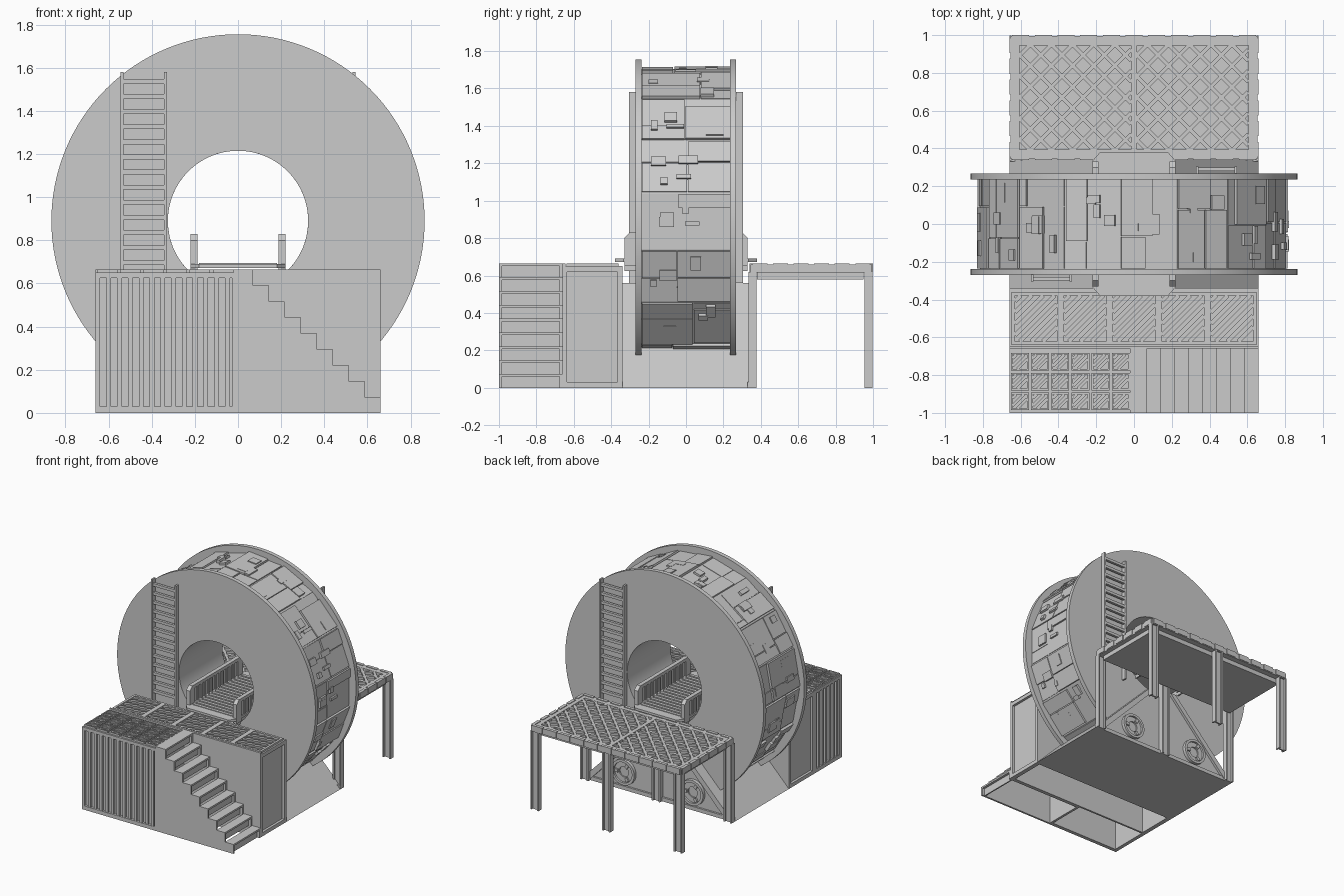
import bpy, bmesh, math, random
from mathutils import Matrix, Vector

cube = bpy.data.objects.get("Cube")
if cube:
    bpy.data.objects.remove(cube, do_unlink=True)
random.seed(7)

grey = bpy.data.materials.new("plain_grey")
grey.use_nodes = True
GREY = (0.6, 0.6, 0.6, 1)
grey.diffuse_color = GREY
grey.node_tree.nodes["Principled BSDF"].inputs["Base Color"].default_value = GREY

HUB = 0.89      # wheel centre height
W = 0.66        # half width of the structure
DECK = 0.665    # deck height


def finish(name, bm, smooth=False):
    bmesh.ops.recalc_face_normals(bm, faces=bm.faces)
    me = bpy.data.meshes.new(name)
    bm.to_mesh(me)
    bm.free()
    ob = bpy.data.objects.new(name, me)
    me.materials.append(grey)
    bpy.context.scene.collection.objects.link(ob)
    if smooth:
        bpy.ops.object.select_all(action='DESELECT')
        ob.select_set(True)
        bpy.context.view_layer.objects.active = ob
        bpy.ops.object.shade_smooth_by_angle()
    return ob


def box(bm, x0, x1, y0, y1, z0, z1, m=Matrix()):
    t = Matrix.Translation(((x0 + x1) / 2, (y0 + y1) / 2, (z0 + z1) / 2))
    s = Matrix.Diagonal((x1 - x0, y1 - y0, z1 - z0, 1))
    bmesh.ops.create_cube(bm, size=1, matrix=m @ t @ s)


def prism(bm, pts, axis, a, b):
    """Extrude a 2D outline along an axis from a to b."""
    def place(p, d):
        return {'x': (d, p[0], p[1]), 'y': (p[0], d, p[1]), 'z': (p[0], p[1], d)}[axis]
    lo = [bm.verts.new(place(p, a)) for p in pts]
    hi = [bm.verts.new(place(p, b)) for p in pts]
    bm.faces.new(lo)
    bm.faces.new(hi)
    for i in range(len(pts)):
        j = (i + 1) % len(pts)
        bm.faces.new((lo[i], lo[j], hi[j], hi[i]))


def ring(bm, ro, ri, y0, y1, n, cx=0, cz=HUB, phase=0):
    loops = []
    for r, y in ((ro, y0), (ro, y1), (ri, y1), (ri, y0)):
        ang = [phase + math.tau * i / n for i in range(n)]
        loops.append([bm.verts.new((cx + r * math.cos(a), y, cz + r * math.sin(a))) for a in ang])
    for k in range(4):
        p, q = loops[k], loops[(k + 1) % 4]
        for i in range(n):
            j = (i + 1) % n
            bm.faces.new((p[i], p[j], q[j], q[i]))


def frame(bm, x0, x1, y0, y1, z0, z1, w):
    box(bm, x0, x1, y0, y0 + w, z0, z1)
    box(bm, x0, x1, y1 - w, y1, z0, z1)
    box(bm, x0, x0 + w, y0 + w, y1 - w, z0, z1)
    box(bm, x1 - w, x1, y0 + w, y1 - w, z0, z1)


def diagonals(bm, x0, x1, y0, y1, z0, z1, pitch, w, s):
    """45 degree bars clipped to a rectangle; s is the slope sign."""
    c = x0 - y1 + pitch / 2
    while c < x1 - y0:
        xa, xb = max(x0, c + y0), min(x1, c + y1)
        if xb - xa > w:
            xm = (xa + xb) / 2
            ym = xm - c if s > 0 else y0 + y1 - (xm - c)
            half = (xb - xa) / math.sqrt(2)
            m = Matrix.Translation((xm, ym, 0)) @ Matrix.Rotation(s * math.pi / 4, 4, 'Z')
            box(bm, -half, half, -w / 2, w / 2, z0, z1, m)
        c += pitch


# Wheel: two flange discs, a faceted drum and the tunnel lining
for name, y in (("front_disc", -0.27), ("back_disc", 0.235)):
    bm = bmesh.new()
    ring(bm, 0.865, 0.325, y, y + 0.033, 128)
    finish(name, bm, True)
bm = bmesh.new()
ring(bm, 0.345, 0.325, -0.24, 0.24, 96)
finish("tunnel_lining", bm, True)
SIDES = 17
bm = bmesh.new()
ring(bm, 0.815, 0.7, -0.237, 0.237, SIDES, phase=math.pi / SIDES)
finish("drum", bm)

# Raised hull plates on every drum facet
bm = bmesh.new()
for k in range(SIDES):
    m = Matrix.Translation((0, 0, HUB)) @ Matrix.Rotation(-math.tau * k / SIDES, 4, 'Y')
    split = random.uniform(-0.12, 0.1)
    for y0, y1 in ((-0.235, split), (split + 0.006, 0.235)):
        t = random.uniform(-0.08, 0.1)
        for t0, t1 in ((-0.143, t), (t + 0.006, 0.143)):
            box(bm, 0.79, 0.805 + random.choice((0, 0.004, 0.01, 0.014)), y0, y1, t0, t1, m)
    for i in range(4):
        y, t = random.uniform(-0.22, 0.12), random.uniform(-0.14, 0.06)
        box(bm, 0.79, random.uniform(0.818, 0.83), y, y + random.uniform(0.03, 0.11),
            t, t + random.uniform(0.02, 0.08), m)
finish("drum_plates", bm)

# Cradle under the wheel, with bracing and bolted rings at the back
bm = bmesh.new()
prism(bm, [(-W, 0), (W, 0), (0.11, 0.56), (-0.11, 0.56)], 'y', -0.34, 0.335)
finish("cradle", bm)
bm = bmesh.new()
for s in (-1, 1):
    prism(bm, [(s * W, 0), (s * 0.11, 0.56), (s * 0.06, 0.56), (s * 0.6, 0)], 'y', 0.33, 0.355)
    box(bm, min(0, s * W), max(0, s * W), 0.33, 0.35, 0, 0.03)
finish("cradle_braces", bm)
for name, s in (("left_anchor_ring", 1), ("right_anchor_ring", -1)):
    bm = bmesh.new()
    ring(bm, 0.1, 0.08, 0.33, 0.36, 32, s * 0.3, 0.14)
    ring(bm, 0.08, 0.04, 0.33, 0.345, 32, s * 0.3, 0.14)
    for a in range(3):
        m = Matrix.Translation((s * 0.3, 0, 0.14)) @ Matrix.Rotation(math.tau * a / 3, 4, 'Y')
        box(bm, 0.045, 0.075, 0.34, 0.358, -0.012, 0.012, m)
    finish(name, bm, True)

# Ladders, the back one turned half way round
for name, turn in (("front_ladder", 0), ("back_ladder", math.pi)):
    bm = bmesh.new()
    m = Matrix.Rotation(turn, 4, 'Z')
    for x in (-0.545, -0.342):
        box(bm, x, x + 0.014, -0.305, -0.268, 0.56, 1.58, m)
    for i in range(13):
        z = 0.685 + i * 0.07
        box(bm, -0.535, -0.335, -0.3, -0.28, z, z + 0.022, m)
    finish(name, bm)

# Tunnel walkway: floor with slats and two railings
bm = bmesh.new()
prism(bm, [(-0.22, -0.335), (-0.18, -0.38), (0.18, -0.38), (0.22, -0.335),
           (0.22, 0.335), (0.18, 0.38), (-0.18, 0.38), (-0.22, 0.335)], 'z', 0.672, 0.69)
for i in range(16):
    y = -0.3 + i * 0.04
    box(bm, -0.18, 0.18, y - 0.012, y + 0.012, 0.688, 0.695)
finish("tunnel_floor", bm)
for name, x in (("left_railing", 0.204), ("right_railing", -0.204)):
    bm = bmesh.new()
    prism(bm, [(-0.33, 0.625), (0.33, 0.625), (0.33, 0.8), (0.3, 0.83),
               (-0.3, 0.83), (-0.33, 0.8)], 'x', x - 0.006, x + 0.006)
    box(bm, x - 0.016, x + 0.016, -0.3, 0.3, 0.805, 0.83)
    for s in (-1, 1):
        prism(bm, [(s * 0.27, 0.65), (s * 0.33, 0.65), (s * 0.33, 0.8), (s * 0.3, 0.83),
                   (s * 0.27, 0.83)], 'x', x - 0.016, x + 0.016)
    for i in range(11):
        y = -0.225 + i * 0.045
        box(bm, x - 0.014, x + 0.014, y - 0.008, y + 0.008, 0.69, 0.81)
    finish(name, bm)

# Back platform: slab, lattice top, edge tabs
bm = bmesh.new()
box(bm, -0.62, 0.62, 0.38, 0.95, 0.58, 0.62)
box(bm, -W + 0.005, W - 0.005, 0.345, 0.995, 0.615, 0.64)
frame(bm, -W + 0.005, W - 0.005, 0.345, 0.995, 0.64, 0.66, 0.05)
box(bm, -0.015, 0.015, 0.39, 0.95, 0.64, 0.66)
finish("platform_slab", bm)
bm = bmesh.new()
for x0, x1 in ((-0.605, -0.015), (0.015, 0.605)):
    for s in (-1, 1):
        diagonals(bm, x0, x1, 0.39, 0.95, 0.635, 0.659, 0.112, 0.02, s)
finish("platform_lattice", bm)
bm = bmesh.new()
for i in range(11):
    x = -0.6 + i * 0.12
    for y in (0.34, 0.975):
        box(bm, x - 0.045, x + 0.045, y, y + 0.025, 0.62, DECK)
for i in range(6):
    y = 0.395 + i * 0.11
    for x in (-W, W - 0.025):
        box(bm, x, x + 0.025, y - 0.04, y + 0.04, 0.62, DECK)
finish("platform_edge_tabs", bm)

# H-section legs of the platform
for row, y in (("outer", 0.955), ("inner", 0.335)):
    for side, x in (("right", -0.625), ("middle", 0), ("left", 0.625)):
        bm = bmesh.new()
        for s in (-1, 1):
            box(bm, x + s * 0.029 - 0.006, x + s * 0.029 + 0.006, y, y + 0.042, 0, 0.62)
        box(bm, x - 0.029, x + 0.029, y + 0.015, y + 0.027, 0, 0.62)
        finish(f"{side}_{row}_leg", bm)

# Front deck: open-bottomed box with inset ends and slotted top panels
bm = bmesh.new()
box(bm, -W, W, -0.36, -0.34, 0, 0.65)
box(bm, -W, W, -W, -0.645, 0, DECK)
box(bm, -W, W, -W, -0.34, 0.63, 0.648)
for s in (-1, 1):
    xs = sorted((s * W, s * 0.635))
    box(bm, min(s * 0.625, s * 0.64), max(s * 0.625, s * 0.64), -0.65, -0.35, 0, 0.64)
    for y in (-0.66, -0.365):
        box(bm, *xs, y, y + 0.025, 0, 0.65)
    for z0, z1 in ((0, 0.03), (0.62, 0.65)):
        box(bm, *xs, -0.635, -0.365, z0, z1)
finish("front_deck", bm)
bm = bmesh.new()
for i in range(5):
    x = -0.648 + i * 0.2592
    frame(bm, x, x + 0.2592, -0.64, -0.36, 0.645, DECK, 0.018)
    diagonals(bm, x + 0.018, x + 0.241, -0.622, -0.378, 0.645, 0.66, 0.06, 0.022, 1)
finish("deck_grates", bm)

# Ribbed locker with a tiled grate on top
bm = bmesh.new()
box(bm, -0.645, 0, -0.98, -0.97, 0, 0.645)
box(bm, -0.64, -0.63, -0.975, -0.66, 0, 0.645)
box(bm, -0.02, 0, -1, -0.66, 0, DECK)
box(bm, -W, 0, -1, -0.66, 0.632, 0.65)
for z0, z1 in ((0, 0.03), (0.625, 0.65)):
    box(bm, -W, 0, -1, -0.97, z0, z1)
    box(bm, -W, -0.63, -0.97, -0.66, z0, z1)
for x in (-W, -0.028):
    box(bm, x, x + 0.02, -1, -0.97, 0.03, 0.625)
box(bm, -W, -0.63, -0.685, -0.66, 0.03, 0.625)
for i in range(12):
    x = -0.61 + i * 0.05
    box(bm, x, x + 0.022, -0.997, -0.975, 0.03, 0.625)
for i in range(6):
    y = -0.955 + i * 0.045
    box(bm, -0.657, -0.635, y, y + 0.02, 0.03, 0.625)
finish("locker", bm)
bm = bmesh.new()
for i in range(6):
    for j in range(3):
        x, y = -0.652 + i * 0.107, -0.986 + j * 0.105
        frame(bm, x, x + 0.095, y, y + 0.093, 0.645, DECK, 0.009)
        diagonals(bm, x + 0.009, x + 0.086, y + 0.009, y + 0.084, 0.645, 0.658, 0.04, 0.016, 1)
finish("locker_grate", bm)

# Staircase: stepped side walls with treads and recessed risers
STEP = DECK / 9
outline = [(0, 0), (0, DECK)]
for i in range(8):
    x = W - (8 - i) * STEP
    outline += [(x, DECK - i * STEP), (x, DECK - (i + 1) * STEP)]
outline += [(W, STEP), (W, 0)]
bm = bmesh.new()
for y in (-1, -0.675):
    prism(bm, outline, 'y', y, y + 0.015)
for i in range(9):
    x, z = W - (8 - i) * STEP, DECK - i * STEP
    box(bm, max(0, x - STEP), x, -0.99, -0.67, z - 0.014, z)
    box(bm, x - 0.03, x - 0.02, -0.99, -0.67, z - STEP, z - 0.01)
finish("staircase", bm)
